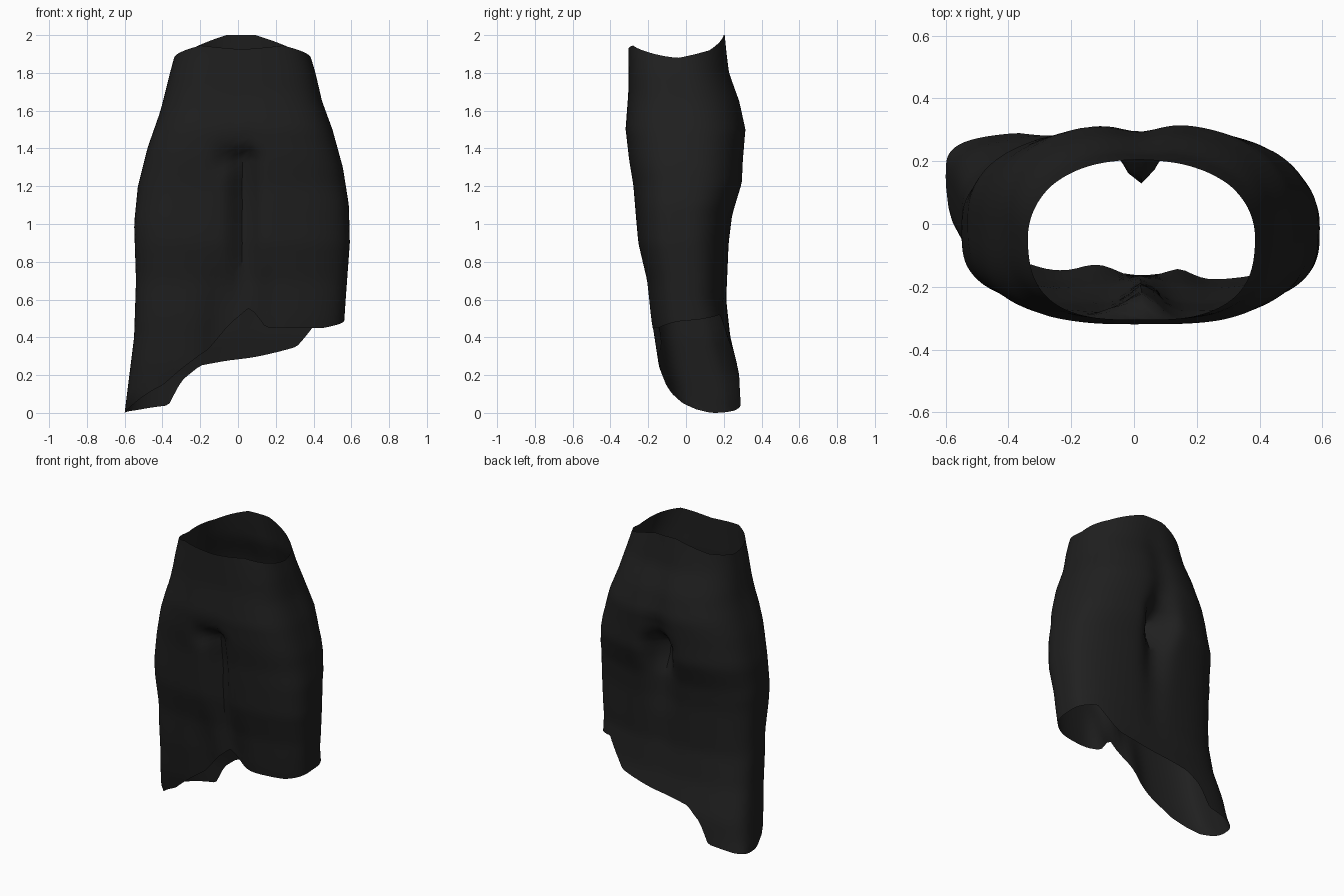
import bpy, bmesh, math

if "Cube" in bpy.data.objects:
    bpy.data.objects.remove(bpy.data.objects["Cube"])

COLS, ROWS = 144, 44


def interp(table, v):
    """Linear lookup in a list of (key, value) pairs."""
    if v <= table[0][0]:
        return table[0][1]
    for (a, p), (b, q) in zip(table, table[1:]):
        if v <= b:
            return p + (q - p) * (v - a) / (b - a)
    return table[-1][1]


# Silhouettes against height: left, right, front, back
LEFT = [(0, -.6), (.2, -.575), (.4, -.55), (.7, -.54), (1, -.55), (1.2, -.53),
        (1.4, -.48), (1.6, -.41), (1.8, -.36), (1.9, -.333), (2, -.31)]
RIGHT = [(0, .56), (.45, .56), (.6, .57), (.9, .592), (1.1, .587), (1.3, .555),
         (1.5, .5), (1.65, .445), (1.8, .41), (1.9, .38), (2, .34)]
FRONT = [(0, 0), (.05, -.08), (.1, -.11), (.25, -.15), (.5, -.19), (.7, -.21),
         (.9, -.255), (1.2, -.28), (1.35, -.305), (1.5, -.32), (1.7, -.305), (2, -.305)]
BACK = [(0, .3), (.2, .285), (.4, .235), (.6, .215), (.9, .23), (1.05, .25),
        (1.22, .305), (1.35, .31), (1.5, .322), (1.65, .29), (1.8, .235), (2, .205)]
# Squareness of the section against height (2 = ellipse)
FRONT_N = [(0, 3.4), (1.4, 3.2), (1.9, 3.0)]
BACK_N = [(0, 4.0), (.3, 3.4), (.6, 2.7), (1.4, 2.5), (1.9, 2.2)]
# Edges against angle (0 = right, 90 = back, 180 = left, 270 = front)
HEM = [(0, .49), (42, .52), (61, .35), (82, .30), (106, .25), (116, .17), (123, .04),
       (150, .015), (180, 0), (195, .02), (205, .05), (232, .15), (258, .34),
       (267, .47), (273, .56), (281, .45), (320, .45), (360, .49)]
WAIST = [(0, 1.88), (40, 1.92), (60, 1.96), (80, 2.0), (100, 2.0), (120, 1.96),
         (140, 1.92), (180, 1.88), (235, 1.945), (270, 1.925), (305, 1.945), (360, 1.88)]
# Depth of the centre folds against height
FRONT_FOLD = [(.35, 0), (.6, .03), (.9, .07), (1.15, .085), (1.36, .08), (1.41, .01), (1.5, 0)]
BACK_FOLD = [(.4, .0), (.8, .02), (1.05, .06), (1.2, .17), (1.28, .18), (1.36, .06),
             (1.5, .025), (1.8, .01), (2, 0)]


def bump(x, centre, width):
    return math.exp(-((x - centre) / width) ** 2)


def skirt_point(deg, z):
    l, r, f, b = (interp(t, z) for t in (LEFT, RIGHT, FRONT, BACK))
    c, s = math.cos(math.radians(deg)), math.sin(math.radians(deg))
    u = min(abs(c) ** .82, 1)
    n = interp(FRONT_N if s < 0 else BACK_N, z)
    v = math.copysign(max(1 - u ** n, 0) ** (1 / n), s) if abs(s) > 1e-6 else 0
    x = (l + r) / 2 + (r - l) / 2 * math.copysign(u, c)
    y = (f + b) / 2 + (b - f) / 2 * v
    k = abs(s)
    if s < 0:   # front pleat, ledge beside it, and inner legs drawn in near the hem
        y += interp(FRONT_FOLD, z) * bump(x, .03, .065) * k
        y += .03 * bump(x, -.07, .06) * bump(z, 1.34, .07) * k
        low = 1 / (1 + math.exp((z - .65) * 12))
        y += .045 * low * (bump(x, .13, .07) + bump(x, -.1, .09)) * k
    else:       # back fold between the two rounded halves
        y -= interp(BACK_FOLD, z) * bump(x, .02, .085) * k
    return x, y, z


# Skirt: open tube lofted between the slanted hem and the dipped waist
bm = bmesh.new()
rings = []
for j in range(ROWS + 1):
    ring = []
    for i in range(COLS):
        deg = 360 * i / COLS
        lo, hi = interp(HEM, deg), interp(WAIST, deg)
        ring.append(bm.verts.new(skirt_point(deg, lo + (hi - lo) * j / ROWS)))
    rings.append(ring)
for a, b in zip(rings, rings[1:]):
    for i in range(COLS):
        k = (i + 1) % COLS
        bm.faces.new((a[i], a[k], b[k], b[i]))
mesh = bpy.data.meshes.new("skirt")
bm.to_mesh(mesh)
bm.free()
skirt = bpy.data.objects.new("skirt", mesh)
bpy.context.collection.objects.link(skirt)

# Black cloth
cloth = bpy.data.materials.new("black cloth")
cloth.diffuse_color = (.014, .014, .014, 1)
cloth.use_nodes = True
cloth.node_tree.nodes["Principled BSDF"].inputs["Base Color"].default_value = cloth.diffuse_color
mesh.materials.append(cloth)

bpy.context.view_layer.objects.active = skirt
skirt.select_set(True)
bpy.ops.object.shade_smooth_by_angle(angle=math.radians(40))
